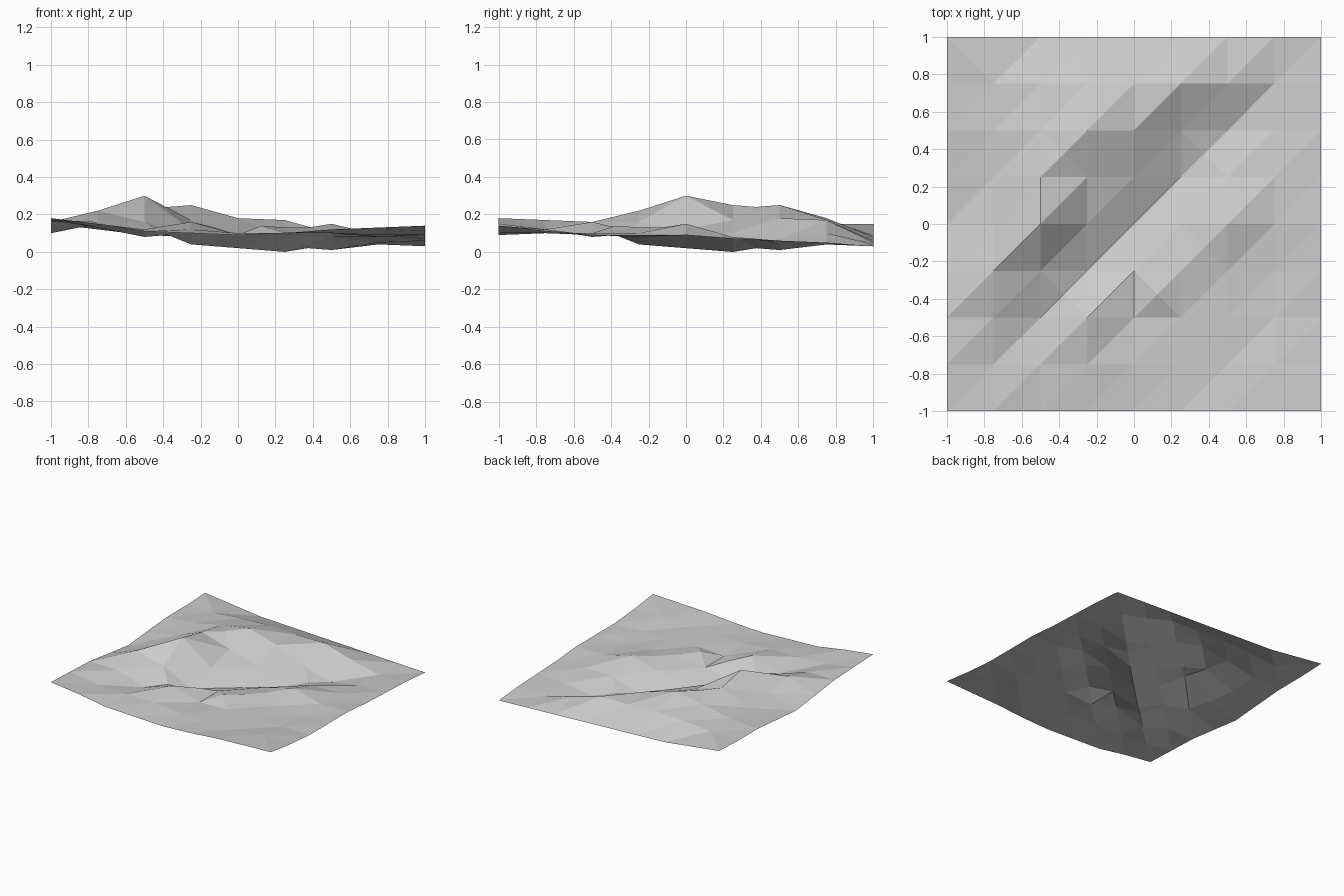
import bpy
import bmesh

default_cube = bpy.data.objects.get("Cube")
if default_cube:
    bpy.data.objects.remove(default_cube, do_unlink=True)

# Ground heights in hundredths, one row per step from front to back, left edge first
HEIGHTS = [
    [18, 15, 11, 10, 9, 10, 12, 13, 14],
    [17, 13, 12, 12, 10, 10, 10, 12, 11],
    [16, 16, 8, 16, 9, 10, 10, 9, 9],
    [13, 22, 16, 4, 9, 13, 10, 8, 9],
    [10, 17, 30, 12, 2, 9, 15, 9, 9],
    [12, 15, 25, 17, 10, 0, 8, 8, 7],
    [14, 16, 21, 25, 18, 7, 1, 5, 6],
    [14, 15, 17, 18, 17, 17, 10, 4, 5],
    [15, 12, 9, 8, 7, 6, 5, 4, 3],
]
# Extra peaks and dips in the middle of a cell: (column, row) -> height
CELL_CENTRES = {(3, 2): 13, (4, 2): 14, (5, 3): 13,
                (2, 2): 9, (5, 5): 2, (2, 5): 24}
# Cells whose crease runs across the valley direction
CROSS_CELLS = {(0, 7), (7, 0)}
CELLS = len(HEIGHTS) - 1


def make_material(name, colour):
    material = bpy.data.materials.new(name)
    material.use_nodes = True
    material.diffuse_color = colour
    shader = next(n for n in material.node_tree.nodes if n.type == "BSDF_PRINCIPLED")
    shader.inputs["Base Color"].default_value = colour
    shader.inputs["Roughness"].default_value = 0.9
    return material


def add_point(bm, column, row, height):
    half = CELLS / 2
    return bm.verts.new((column / half - 1, row / half - 1, height / 100))


# Terrain sheet with a valley running diagonally across it
bm = bmesh.new()
grid = [[add_point(bm, column, row, height) for column, height in enumerate(line)]
        for row, line in enumerate(HEIGHTS)]

for row in range(CELLS):
    for column in range(CELLS):
        corners = [grid[row][column], grid[row][column + 1],
                   grid[row + 1][column + 1], grid[row + 1][column]]
        cell = (column, row)
        if cell in CELL_CENTRES:
            # Fan of four facets around a raised or sunken centre
            centre = add_point(bm, column + 0.5, row + 0.5, CELL_CENTRES[cell])
            for i, corner in enumerate(corners):
                bm.faces.new((corner, corners[(i + 1) % 4], centre))
        else:
            # Two facets creased along the valley direction
            if cell in CROSS_CELLS:
                corners = corners[1:] + corners[:1]
            a, b, c, d = corners
            bm.faces.new((a, b, c))
            bm.faces.new((a, c, d))

mesh = bpy.data.meshes.new("terrain")
bm.to_mesh(mesh)
bm.free()
mesh.materials.append(make_material("stone grey", (0.6, 0.6, 0.6, 1)))
terrain = bpy.data.objects.new("terrain", mesh)
bpy.context.collection.objects.link(terrain)
